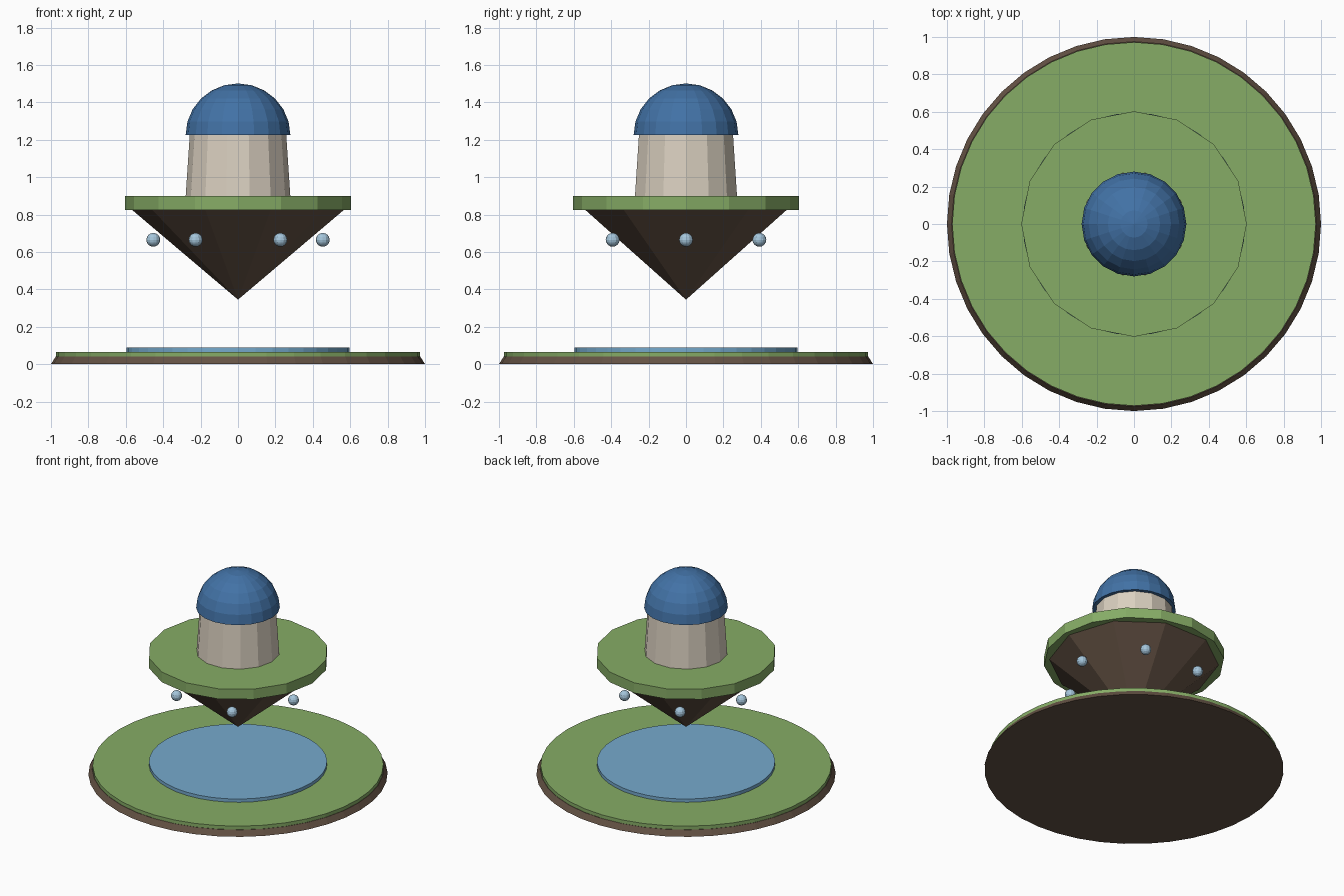
import bpy, bmesh, math

if "Cube" in bpy.data.objects:
    bpy.data.objects.remove(bpy.data.objects["Cube"])


def material(name, rgb):
    m = bpy.data.materials.new(name)
    m.diffuse_color = tuple(((c / 255 + 0.055) / 1.055) ** 2.4 for c in rgb) + (1,)
    m.use_nodes = True
    m.node_tree.nodes["Principled BSDF"].inputs["Base Color"].default_value = m.diffuse_color
    return m


EARTH = material("earth", (100, 82, 68))
GRASS = material("grass", (134, 172, 102))
WATER = material("water", (118, 170, 205))
STONE = material("stone", (218, 208, 192))
ROOF = material("roof_blue", (66, 114, 166))
DROP = material("droplet", (165, 198, 220))


def lathe(name, profile, sides, mat):
    """Flat-shaded solid turned round z from (radius, z) points, first corner on +x."""
    bm = bmesh.new()
    rings = []
    for r, z in profile:
        if r < 1e-6:
            rings.append([bm.verts.new((0, 0, z))])
        else:
            rings.append([bm.verts.new((r * math.cos(2 * math.pi * i / sides),
                                        r * math.sin(2 * math.pi * i / sides), z))
                          for i in range(sides)])
    for a, b in zip(rings, rings[1:]):
        for i in range(sides):
            j = (i + 1) % sides
            if len(a) == 1:
                bm.faces.new((a[0], b[j], b[i]))
            elif len(b) == 1:
                bm.faces.new((a[i], a[j], b[0]))
            else:
                bm.faces.new((a[i], a[j], b[j], b[i]))
    for ring in (rings[0], rings[-1]):
        if len(ring) > 1:
            bm.faces.new(ring)
    bmesh.ops.recalc_face_normals(bm, faces=bm.faces)
    me = bpy.data.meshes.new(name)
    bm.to_mesh(me)
    bm.free()
    me.materials.append(mat)
    ob = bpy.data.objects.new(name, me)
    bpy.context.collection.objects.link(ob)
    return ob


# Ground plate: earth rim, grass layer and pond
lathe("ground_earth", [(1.0, 0), (0.975, 0.04)], 40, EARTH)
lathe("ground_grass", [(0.972, 0.04), (0.972, 0.066)], 40, GRASS)
lathe("pond", [(0.595, 0.06), (0.595, 0.09)], 40, WATER)

# Floating island: pointed rock under a grass slab
lathe("island_rock", [(0, 0.345), (0.57, 0.828)], 10, EARTH)
lathe("island_grass", [(0.603, 0.825), (0.603, 0.9)], 16, GRASS)

# Tower and its domed roof
lathe("tower", [(0.28, 0.895), (0.257, 1.24)], 14, STONE)
dome = [(0.28 * math.cos(math.radians(a)), 1.225 + 0.276 * math.sin(math.radians(a)))
        for a in range(0, 90, 15)] + [(0, 1.501)]
lathe("dome_roof", dome, 20, ROOF)

# Ring of six droplets around the rock
for k in range(6):
    t = math.radians(60 * k)
    ball = [(0.037 * math.sin(math.pi * i / 8), -0.037 * math.cos(math.pi * i / 8))
            for i in range(9)]
    ob = lathe(f"droplet_{k + 1}", ball, 12, DROP)
    ob.location = (0.453 * math.cos(t), 0.453 * math.sin(t), 0.665)
